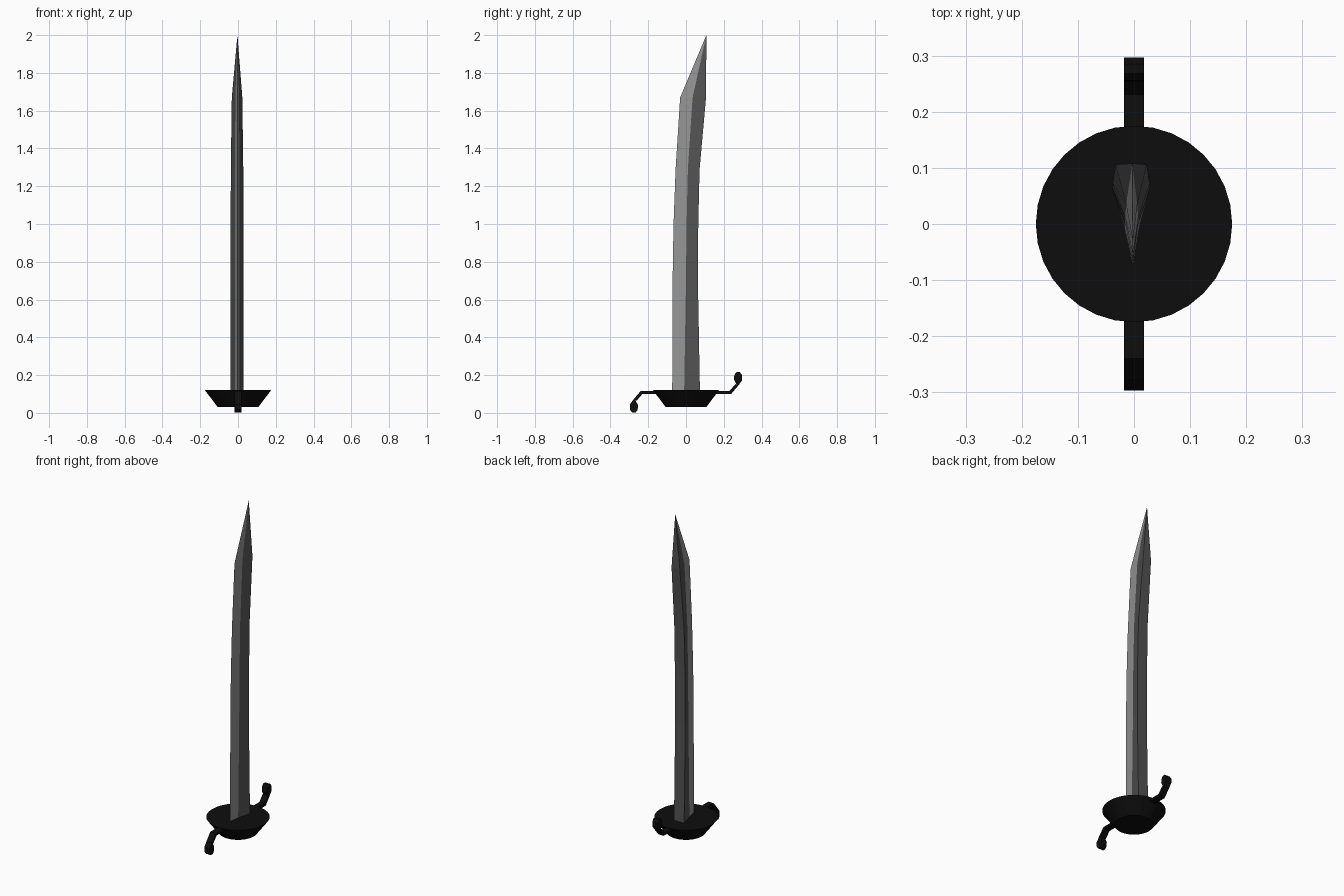
import bpy, bmesh, math

if "Cube" in bpy.data.objects:
    bpy.data.objects.remove(bpy.data.objects["Cube"])


def material(name, value):
    m = bpy.data.materials.new(name)
    m.diffuse_color = (value, value, value, 1)
    m.use_nodes = True
    m.node_tree.nodes["Principled BSDF"].inputs["Base Color"].default_value = m.diffuse_color
    return m


edge_steel = material("light steel", 0.30)
dark_steel = material("dark steel", 0.085)
black = material("black iron", 0.004)


def finish(bm, name, *mats):
    bmesh.ops.recalc_face_normals(bm, faces=bm.faces)
    me = bpy.data.meshes.new(name)
    bm.to_mesh(me)
    bm.free()
    ob = bpy.data.objects.new(name, me)
    bpy.context.collection.objects.link(ob)
    for m in mats:
        me.materials.append(m)
    return ob


def prism(name, outline, half):
    """Extrude a (y, z) outline evenly to both sides in x."""
    bm = bmesh.new()
    a = [bm.verts.new((-half, y, z)) for y, z in outline]
    b = [bm.verts.new((half, y, z)) for y, z in outline]
    bm.faces.new(a)
    bm.faces.new(b[::-1])
    n = len(outline)
    for i in range(n):
        j = (i + 1) % n
        bm.faces.new((a[i], a[j], b[j], b[i]))
    return finish(bm, name, black)


# Blade: sections of z, edge y, ridge y, back y, width factor
sections = [
    (0.10, -0.073, -0.010, 0.074, 1.0),
    (0.70, -0.071, 0.000, 0.063, 1.0),
    (1.00, -0.066, 0.003, 0.065, 1.0),
    (1.29, -0.055, 0.010, 0.072, 0.97),
    (1.67, -0.031, 0.035, 0.106, 0.82),
]
CX = -0.005
bm = bmesh.new()
rings = []
for z, ye, yr, yb, w in sections:
    pts = [(-0.002, ye), (CX + 0.013 * w, yr), (CX + 0.034 * w, yb),
           (CX - 0.034 * w, yb), (CX - 0.011 * w, yr)]
    rings.append([bm.verts.new((x, y, z)) for x, y in pts])
tip = bm.verts.new((-0.003, 0.108, 2.0))
for i in range(5):
    j = (i + 1) % 5
    mat = 0 if i in (0, 4) else 1      # light cutting edge, dark flanks and back
    for r, s in zip(rings, rings[1:]):
        bm.faces.new((r[i], r[j], s[j], s[i])).material_index = mat
    bm.faces.new((rings[-1][i], rings[-1][j], tip)).material_index = mat
bm.faces.new(rings[0]).material_index = 1
finish(bm, "blade", edge_steel, dark_steel)

# Bowl-shaped hand guard, narrow at the bottom
bm = bmesh.new()
bmesh.ops.create_cone(bm, cap_ends=True, segments=32, radius1=0.107,
                      radius2=0.175, depth=0.09)
bmesh.ops.translate(bm, verts=bm.verts, vec=(0, 0, 0.075))
finish(bm, "hand_guard", black)

# Two bent guard arms with faceted ends, one turned half a circle about x
HALF = 0.018
MID_Z = 0.1085
arm = [(0.10, 0.117), (0.231, 0.117), (0.262, 0.153),
       (0.277, 0.145), (0.240, 0.101), (0.10, 0.101)]
knob = [(0.270, 0.146), (0.278, 0.146), (0.297, 0.172), (0.297, 0.200),
        (0.285, 0.216), (0.268, 0.216), (0.256, 0.202), (0.254, 0.176)]
for side, s in (("rear", 1), ("front", -1)):
    for part, outline in (("arm", arm), ("arm_end", knob)):
        prism(f"{side}_{part}",
              [(s * y, MID_Z + s * (z - MID_Z)) for y, z in outline], HALF)
